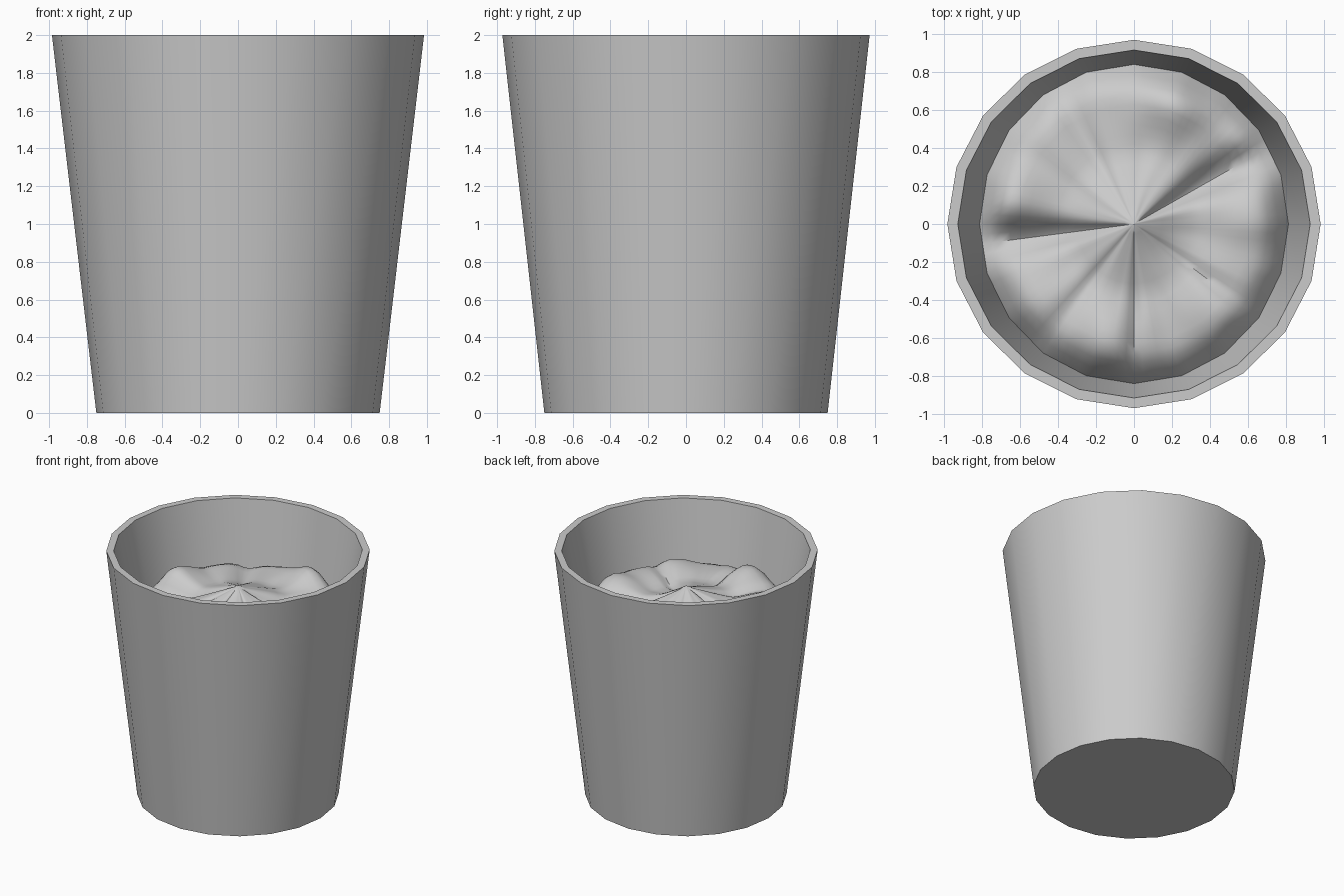
import bpy, bmesh, math
from mathutils import noise, Vector

if "Cube" in bpy.data.objects:
    bpy.data.objects.remove(bpy.data.objects["Cube"])

SIDES = 20


def finish(bm, name, angle):
    bmesh.ops.recalc_face_normals(bm, faces=bm.faces)
    mesh = bpy.data.meshes.new(name)
    bm.to_mesh(mesh)
    bm.free()
    ob = bpy.data.objects.new(name, mesh)
    bpy.context.collection.objects.link(ob)
    bpy.ops.object.select_all(action='DESELECT')
    ob.select_set(True)
    bpy.context.view_layer.objects.active = ob
    bpy.ops.object.shade_smooth_by_angle(angle=math.radians(angle))
    return ob


def bridge(bm, a, b):
    n = len(a)
    for i in range(n):
        j = (i + 1) % n
        bm.faces.new((a[i], a[j], b[j], b[i]))


# Tapered bin: outer wall, flat rim and inner wall down to the filling (rx, ry, z)
profile = [(0.75, 0.75, 0), (0.985, 0.972, 2), (0.93, 0.918, 2), (0.815, 0.842, 1.44)]
bm = bmesh.new()
rings = []
for rx, ry, z in profile:
    rings.append([bm.verts.new((rx * math.cos(math.tau * i / SIDES),
                                ry * math.sin(math.tau * i / SIDES), z))
                  for i in range(SIDES)])
for a, b in zip(rings, rings[1:]):
    bridge(bm, a, b)
bm.faces.new(rings[0])
finish(bm, "bin_shell", 30)

# Crumpled filling: lumps (x, y, width, height) and radial creases (angle, width, depth)
LUMPS = [(-0.66, 0.14, 0.16, 0.07), (0.2, 0.64, 0.16, 0.10), (-0.12, -0.6, 0.2, 0.09),
         (0.6, 0.0, 0.2, 0.06), (-0.45, -0.42, 0.2, 0.05), (0.42, -0.45, 0.2, 0.05),
         (0.62, 0.42, 0.12, 0.06), (0.22, -0.08, 0.16, -0.05)]
CREASES = [(187, 8, 0.12), (29, 9, 0.13), (270, 4, 0.04), (325, 4, 0.03),
           (120, 6, 0.03), (232, 5, 0.03)]


def height(x, y, t, deg):
    z = 1.57 + 0.14 * max(0, 1 - t / 0.45)
    for lx, ly, w, h in LUMPS:
        z += h * math.exp(-((x - lx) ** 2 + (y - ly) ** 2) / (w * w))
    for a, w, d in CREASES:
        diff = (deg - a + 180) % 360 - 180
        z -= d * min(1, t * 1.8) * math.exp(-(diff / w) ** 2)
    rad = math.radians(deg)
    z += 0.025 * t * noise.noise(Vector((math.cos(rad) * 4, math.sin(rad) * 4, t * 2)))
    # Drop to the seam with the wall
    k = min(1, max(0, (t - 0.8) / 0.2)) ** 2
    return z * (1 - k) + 1.44 * k


ANG, RAD = SIDES * 5, 16
bm = bmesh.new()
centre = bm.verts.new((0, 0, 1.71))
prev = None
for r in range(1, RAD + 1):
    t = r / RAD
    ring = []
    for i in range(ANG):
        a = math.tau * i / ANG
        sector = math.tau / SIDES
        # Keep the edge on the straight sides of the bin
        flat = math.cos(sector / 2) / math.cos(a % sector - sector / 2)
        x, y = 0.815 * t * flat * math.cos(a), 0.842 * t * flat * math.sin(a)
        ring.append(bm.verts.new((x, y, height(x, y, t, math.degrees(a)))))
    if prev:
        bridge(bm, prev, ring)
    else:
        for i in range(ANG):
            bm.faces.new((centre, ring[i], ring[(i + 1) % ANG]))
    prev = ring
finish(bm, "crumpled_filling", 50)
